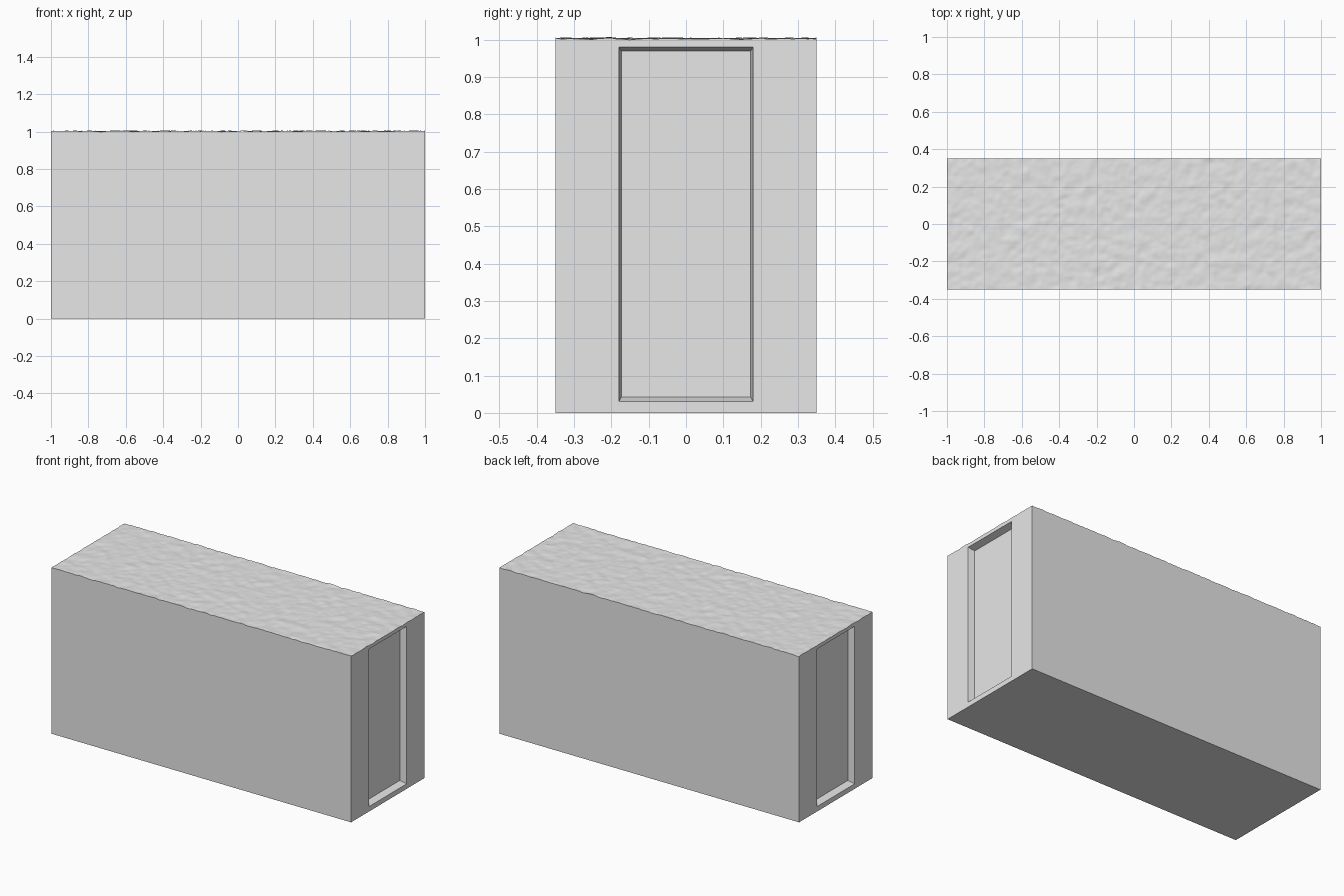
import bpy
import bmesh
from mathutils import Vector, noise

if "Cube" in bpy.data.objects:
    bpy.data.objects.remove(bpy.data.objects["Cube"])

HX, HY = 1.0, 0.35      # half length and half width
SEAM = 0.99             # height where the rough cap begins

concrete = bpy.data.materials.new("pale grey concrete")
concrete.diffuse_color = (0.8, 0.8, 0.8, 1.0)
concrete.use_nodes = True
concrete.node_tree.nodes["Principled BSDF"].inputs["Base Color"].default_value = concrete.diffuse_color


def make_object(name, bm):
    bmesh.ops.recalc_face_normals(bm, faces=bm.faces)
    mesh = bpy.data.meshes.new(name)
    bm.to_mesh(mesh)
    bm.free()
    obj = bpy.data.objects.new(name, mesh)
    bpy.context.collection.objects.link(obj)
    mesh.materials.append(concrete)
    return obj


def fit_face(face, x, half_y, z_low, z_high):
    """Move a four-sided end face onto the given rectangle."""
    mid = face.calc_center_median()
    for v in face.verts:
        v.co = Vector((x,
                       half_y if v.co.y > mid.y else -half_y,
                       z_high if v.co.z > mid.z else z_low))


# Block body with a tapered mortar recess in each end
bm = bmesh.new()
bmesh.ops.create_cube(bm, size=1)
for v in bm.verts:
    v.co = Vector((v.co.x * 2 * HX, v.co.y * 2 * HY, (v.co.z + 0.5) * SEAM))
bm.normal_update()
for face in [f for f in bm.faces if abs(f.normal.x) > 0.9]:
    side = 1 if face.normal.x > 0 else -1
    bmesh.ops.inset_region(bm, faces=[face], thickness=0.02)
    fit_face(face, side * HX, 0.18, 0.03, 0.98)
    bmesh.ops.inset_region(bm, faces=[face], thickness=0.005)
    fit_face(face, side * (HX - 0.04), 0.173, 0.043, 0.969)
# The rough cap closes the top
bm.normal_update()
top = [f for f in bm.faces if f.normal.z > 0.9 and f.calc_center_median().z > 0.985]
bmesh.ops.delete(bm, geom=top, context='FACES_ONLY')
make_object("block_body", bm)

# Rough cast top surface with a short skirt
bm = bmesh.new()
bmesh.ops.create_grid(bm, x_segments=160, y_segments=56, size=1)
for v in bm.verts:
    x, y = v.co.x * HX, v.co.y * HY
    bumps = noise.noise(Vector((x * 17, y * 17, 3.0)))
    grain = noise.noise(Vector((x * 41, y * 41, 8.0)))
    v.co = Vector((x, y, 1.002 + 0.004 * bumps + 0.003 * grain))
rim = [e for e in bm.edges if e.is_boundary]
skirt = bmesh.ops.extrude_edge_only(bm, edges=rim)["geom"]
for v in skirt:
    if isinstance(v, bmesh.types.BMVert):
        v.co.z = SEAM
cap = make_object("rough_top", bm)

# Smooth the bumps, keep the rim sharp
bpy.ops.object.select_all(action='DESELECT')
cap.select_set(True)
bpy.context.view_layer.objects.active = cap
bpy.ops.object.shade_smooth_by_angle()
